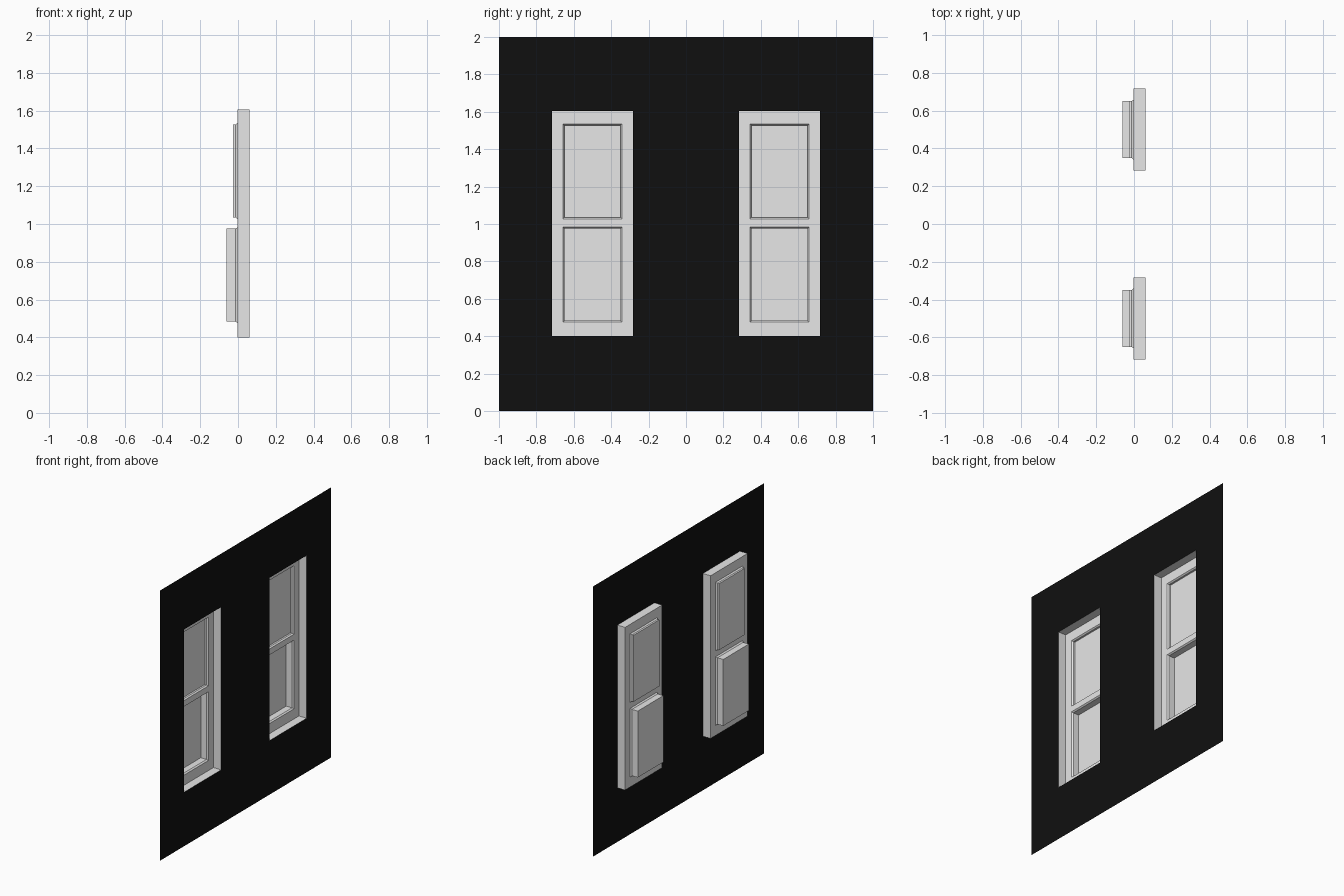
import bpy
import bmesh

cube = bpy.data.objects.get("Cube")
if cube:
    bpy.data.objects.remove(cube, do_unlink=True)


def material(name, value):
    mat = bpy.data.materials.new(name)
    mat.use_nodes = True
    colour = (value, value, value, 1)
    mat.diffuse_color = colour
    mat.node_tree.nodes["Principled BSDF"].inputs["Base Color"].default_value = colour
    return mat


BLACK = material("wall black", 0.005)
GREY = material("window light grey", 0.8)


def finish(bm, name, mat):
    bmesh.ops.remove_doubles(bm, verts=bm.verts, dist=0.0001)
    mesh = bpy.data.meshes.new(name)
    bm.to_mesh(mesh)
    bm.free()
    mesh.materials.append(mat)
    obj = bpy.data.objects.new(name, mesh)
    bpy.context.collection.objects.link(obj)
    return obj


def ring(bm, x, rect):
    y0, y1, z0, z1 = rect
    return [bm.verts.new((x, y, z)) for y, z in ((y0, z0), (y1, z0), (y1, z1), (y0, z1))]


def sheet(bm, x, outer, holes):
    """Flat sheet facing +x with rectangular holes."""
    rects = [outer] + holes
    ys = sorted({v for r in rects for v in r[:2]})
    zs = sorted({v for r in rects for v in r[2:]})
    for y0, y1 in zip(ys, ys[1:]):
        for z0, z1 in zip(zs, zs[1:]):
            y, z = (y0 + y1) / 2, (z0 + z1) / 2
            if not any(h[0] < y < h[1] and h[2] < z < h[3] for h in holes):
                bm.faces.new(ring(bm, x, (y0, y1, z0, z1)))


def recess(bm, steps, cap):
    """Sunken walls through successive (x, rectangle) steps."""
    rings = [ring(bm, x, rect) for x, rect in steps]
    for a, b in zip(rings, rings[1:]):
        for i in range(4):
            j = (i + 1) % 4
            bm.faces.new((a[i], a[j], b[j], b[i]))
    if cap:
        bm.faces.new(rings[-1])


def shrink(rect, d):
    return (rect[0] + d, rect[1] - d, rect[2] + d, rect[3] - d)


WALL_X, FRAME_X, LIP_X = 0.06, -0.003, -0.013
BOTTOM, TOP = 0.4, 1.605
HALF_OPENING, HALF_SASH = 0.217, 0.158
SASHES = ((0.475, 0.983, -0.06), (1.027, 1.535, -0.026))   # bottom, top, pane depth
WINDOWS = {"front": -0.5, "back": 0.5}

# Thin wall with two openings
openings = {n: (c - HALF_OPENING, c + HALF_OPENING, BOTTOM, TOP) for n, c in WINDOWS.items()}
bm = bmesh.new()
sheet(bm, WALL_X, (-1, 1, 0, 2), list(openings.values()))
finish(bm, "wall", BLACK)

# Sunken windows: jambs, frame face, bevelled lips, two panes
for name, centre in WINDOWS.items():
    opening = openings[name]
    sashes = [((centre - HALF_SASH, centre + HALF_SASH, z0, z1), x) for z0, z1, x in SASHES]
    bm = bmesh.new()
    recess(bm, [(WALL_X, opening), (FRAME_X, opening)], False)
    sheet(bm, FRAME_X, opening, [rect for rect, x in sashes])
    for rect, x in sashes:
        inner = shrink(rect, 0.008)
        recess(bm, [(FRAME_X, rect), (LIP_X, inner), (x, inner)], True)
    finish(bm, name + "_window", GREY)
